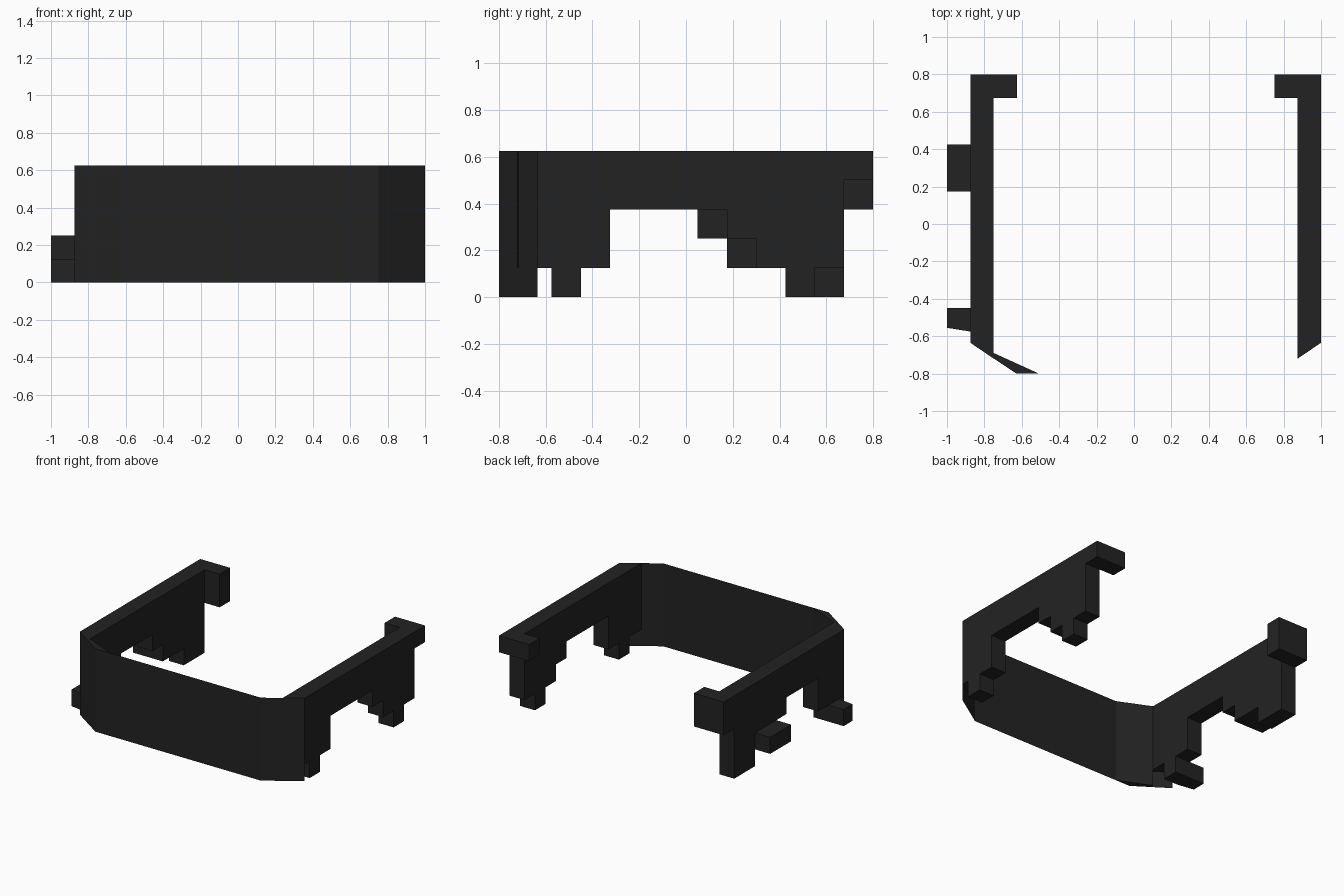
import bpy, bmesh

if "Cube" in bpy.data.objects:
    bpy.data.objects.remove(bpy.data.objects["Cube"])

mat = bpy.data.materials.new("charcoal")
mat.diffuse_color = (0.0165, 0.0165, 0.0165, 1)
mat.use_nodes = True
mat.node_tree.nodes["Principled BSDF"].inputs["Base Color"].default_value = mat.diffuse_color

TOP = 0.625
FRONT = -0.635          # where the outer side faces meet the chamfer


def finish(name, bm, recalc=True):
    if recalc:
        bmesh.ops.recalc_face_normals(bm, faces=bm.faces)
    me = bpy.data.meshes.new(name)
    bm.to_mesh(me)
    bm.free()
    me.materials.append(mat)
    ob = bpy.data.objects.new(name, me)
    bpy.context.collection.objects.link(ob)
    return ob


def prism(name, outline, z0, z1):
    """Solid standing on a plan outline."""
    bm = bmesh.new()
    low = [bm.verts.new((x, y, z0)) for x, y in outline]
    high = [bm.verts.new((x, y, z1)) for x, y in outline]
    bm.faces.new(low)
    bm.faces.new(high)
    for i in range(len(outline)):
        j = (i + 1) % len(outline)
        bm.faces.new((low[i], low[j], high[j], high[i]))
    return finish(name, bm)


def box(name, x0, x1, y0, y1, z0, z1):
    return prism(name, [(x0, y0), (x1, y0), (x1, y1), (x0, y1)], z0, z1)


def side_wall(name, outer, inner, steps):
    """Stepped side profile extruded in x, its open front end cut along the chamfer.
    steps: (start y, underside z) from front to back."""
    ends = [s[0] for s in steps[1:]] + [0.8]
    prof = [(FRONT, TOP)]
    for (y0, z), y1 in zip(steps, ends):
        prof += [(y0, z), (y1, z)]
    prof.append((0.8, TOP))
    bm = bmesh.new()
    rings = []
    for x, front in ((outer, FRONT), (inner, -0.72)):
        rings.append([bm.verts.new((x, front if y == FRONT else y, z)) for y, z in prof])
    a, b = rings
    bm.faces.new(a)
    bm.faces.new(b)
    for i in range(1, len(prof)):       # the front end is closed by the panel
        j = (i + 1) % len(prof)
        bm.faces.new((a[i], a[j], b[j], b[i]))
    return finish(name, bm)


# Stepped side walls, with a shared front leg and different rear legs
front_leg = [(FRONT, 0.125), (-0.575, 0), (-0.45, 0.125), (-0.325, 0.375)]
side_wall("right_wall", 1.0, 0.875, front_leg + [
    (0.175, 0.25), (0.3, 0.125), (0.425, 0), (0.55, 0.125), (0.675, 0.5)])
side_wall("left_wall", -0.875, -0.75, front_leg + [
    (0.05, 0.25), (0.175, 0.125), (0.425, 0), (0.675, 0.375)])

# Inward hooks at the rear ends
box("right_hook", 0.75, 0.875, 0.675, 0.8, 0.5, TOP)
box("left_hook", -0.75, -0.625, 0.675, 0.8, 0.375, TOP)

# Outward pegs on the left wall
box("rear_peg", -1.0, -0.875, 0.175, 0.425, 0.125, 0.25)
prism("front_peg", [(-1.0, -0.555), (-0.875, -0.575), (-0.875, -0.45), (-1.0, -0.45)], 0, 0.125)

# Thin front panel with chamfered corners
bm = bmesh.new()
plan = [(-0.875, FRONT), (-0.63, -0.8), (0.75, -0.8), (1.0, FRONT)]
low = [bm.verts.new((x, y, 0)) for x, y in plan]
high = [bm.verts.new((x, y, TOP)) for x, y in plan]
for i in range(3):
    bm.faces.new((low[i], low[i + 1], high[i + 1], high[i]))
finish("front_panel", bm, recalc=False)

# Wedge filling the inside of the left front corner
prism("corner_wedge", [(-0.75, -0.719), (-0.63, -0.799), (-0.51, -0.799), (-0.75, -0.69)], 0, TOP)
